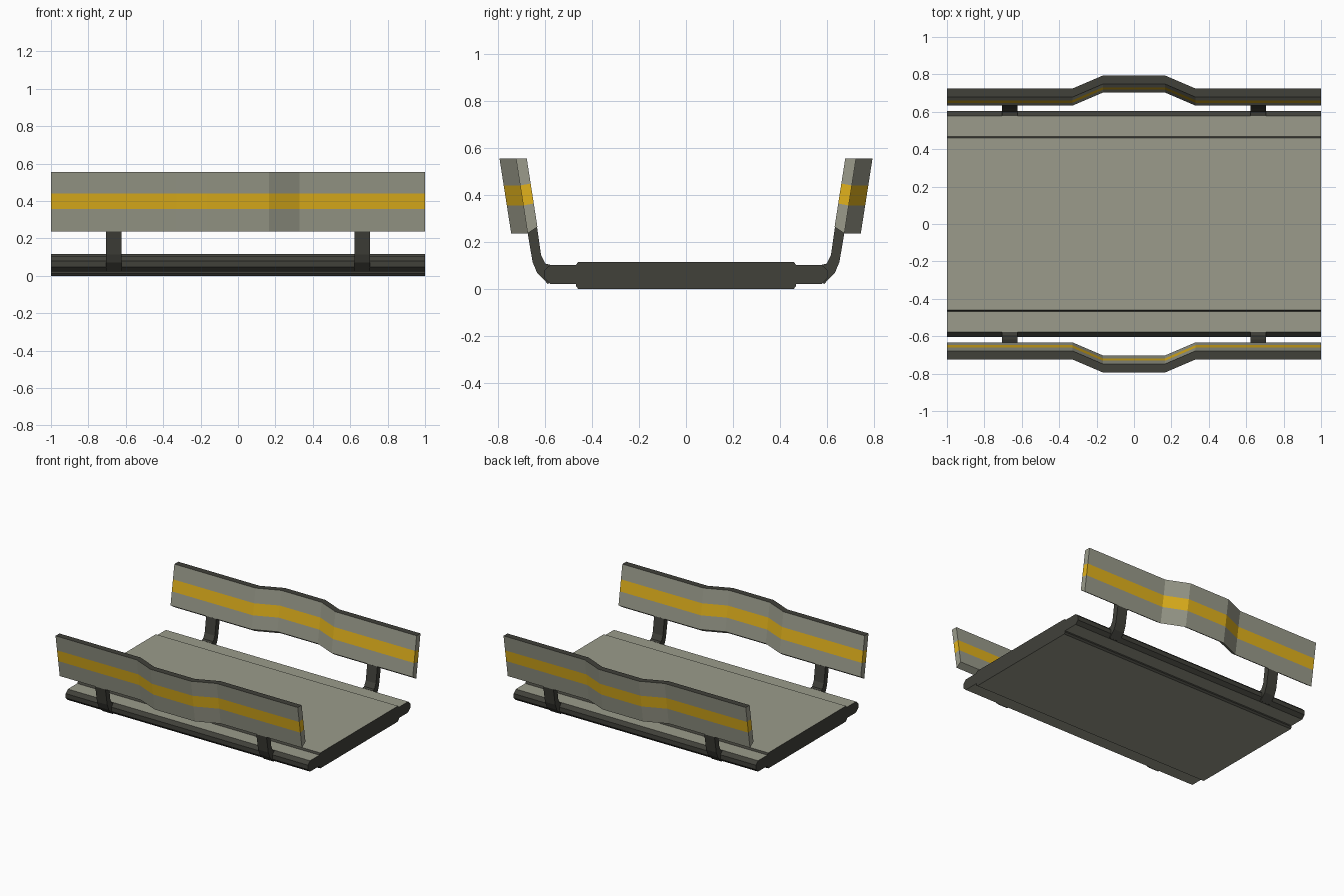
import bpy, bmesh

if "Cube" in bpy.data.objects:
    bpy.data.objects.remove(bpy.data.objects["Cube"])


def material(name, rgb):
    m = bpy.data.materials.new(name)
    m.diffuse_color = (*rgb, 1.0)
    m.use_nodes = True
    m.node_tree.nodes["Principled BSDF"].inputs["Base Color"].default_value = m.diffuse_color
    return m


LIGHT = material("light grey", (0.325, 0.33, 0.26))
DARK = material("dark grey", (0.052, 0.052, 0.042))
YELLOW = material("stripe yellow", (0.76, 0.45, 0.012))


def finish(bm, name, mats, rule):
    bmesh.ops.recalc_face_normals(bm, faces=bm.faces[:])
    bm.normal_update()
    for f in bm.faces:
        f.material_index = rule(f)
    me = bpy.data.meshes.new(name)
    bm.to_mesh(me)
    bm.free()
    for m in mats:
        me.materials.append(m)
    ob = bpy.data.objects.new(name, me)
    bpy.context.collection.objects.link(ob)
    return ob


def extrude_x(name, profile, x0, x1, mats, rule):
    """Extrude a y-z outline along x."""
    bm = bmesh.new()
    f = bm.faces.new([bm.verts.new((x0, y, z)) for y, z in profile])
    r = bmesh.ops.extrude_face_region(bm, geom=[f])
    for v in r["geom"]:
        if isinstance(v, bmesh.types.BMVert):
            v.co.x = x1
    return finish(bm, name, mats, rule)


# Deck: thick centre slab with thinner chamfered shoulders,
# light upper and lower faces, dark ends and edges
half = [(0.458, 0.0), (0.468, 0.013), (0.468, 0.022), (0.578, 0.022),
        (0.603, 0.046), (0.603, 0.079), (0.578, 0.103), (0.468, 0.103),
        (0.459, 0.116)]
outline = half + [(-y, z) for y, z in reversed(half)]
extrude_x("deck", outline, -1, 1, [DARK, LIGHT],
          lambda f: 1 if abs(f.normal.z) > 0.95 else 0)

# Guard rails: leaning boards with an outward bulge and a stripe band
STATIONS = [(-1, 0), (-0.33, 0), (-0.167, 0.07), (0.167, 0.07), (0.33, 0), (1, 0)]
# (inner z, outer z) of each level; the lower edge slopes up towards the deck
LEVELS = [(0.265, 0.237), (0.364, 0.356), (0.449, 0.441), (0.556, 0.556)]


def rail_colour(f):
    if f.normal.z > 0.8:
        return 1
    return 2 if 0.36 < f.calc_center_median().z < 0.445 else 0


def rail(name, side):
    bm = bmesh.new()
    grid = []
    for x, bulge in STATIONS:
        row = []
        for pair in LEVELS:
            row.append([bm.verts.new((
                x, side * (0.628 + 0.156 * (z - 0.237) + bulge + t), z))
                for t, z in zip((0, 0.046), pair)])
        grid.append(row)
    m = len(LEVELS)
    for a, b in zip(grid, grid[1:]):
        for j in range(m - 1):
            for k in (0, 1):
                bm.faces.new((a[j][k], b[j][k], b[j + 1][k], a[j + 1][k]))
        for j in (0, m - 1):
            bm.faces.new((a[j][0], b[j][0], b[j][1], a[j][1]))
    for row in (grid[0], grid[-1]):
        for j in range(m - 1):
            bm.faces.new((row[j][0], row[j][1], row[j + 1][1], row[j + 1][0]))
    finish(bm, name, [LIGHT, DARK, YELLOW], rail_colour)


# Posts: bent brackets joining the deck edge to the rails
POST = [(0.575, 0.03), (0.588, 0.022), (0.634, 0.07), (0.653, 0.115),
        (0.674, 0.24), (0.634, 0.265), (0.617, 0.145), (0.598, 0.108),
        (0.578, 0.104)]

for word, side in (("front", -1), ("back", 1)):
    rail(word + "_rail", side)
    for hand, x in (("left", -0.665), ("right", 0.665)):
        extrude_x(f"{word}_{hand}_post", [(side * y, z) for y, z in POST],
                  x - 0.042, x + 0.042, [DARK], lambda f: 0)
